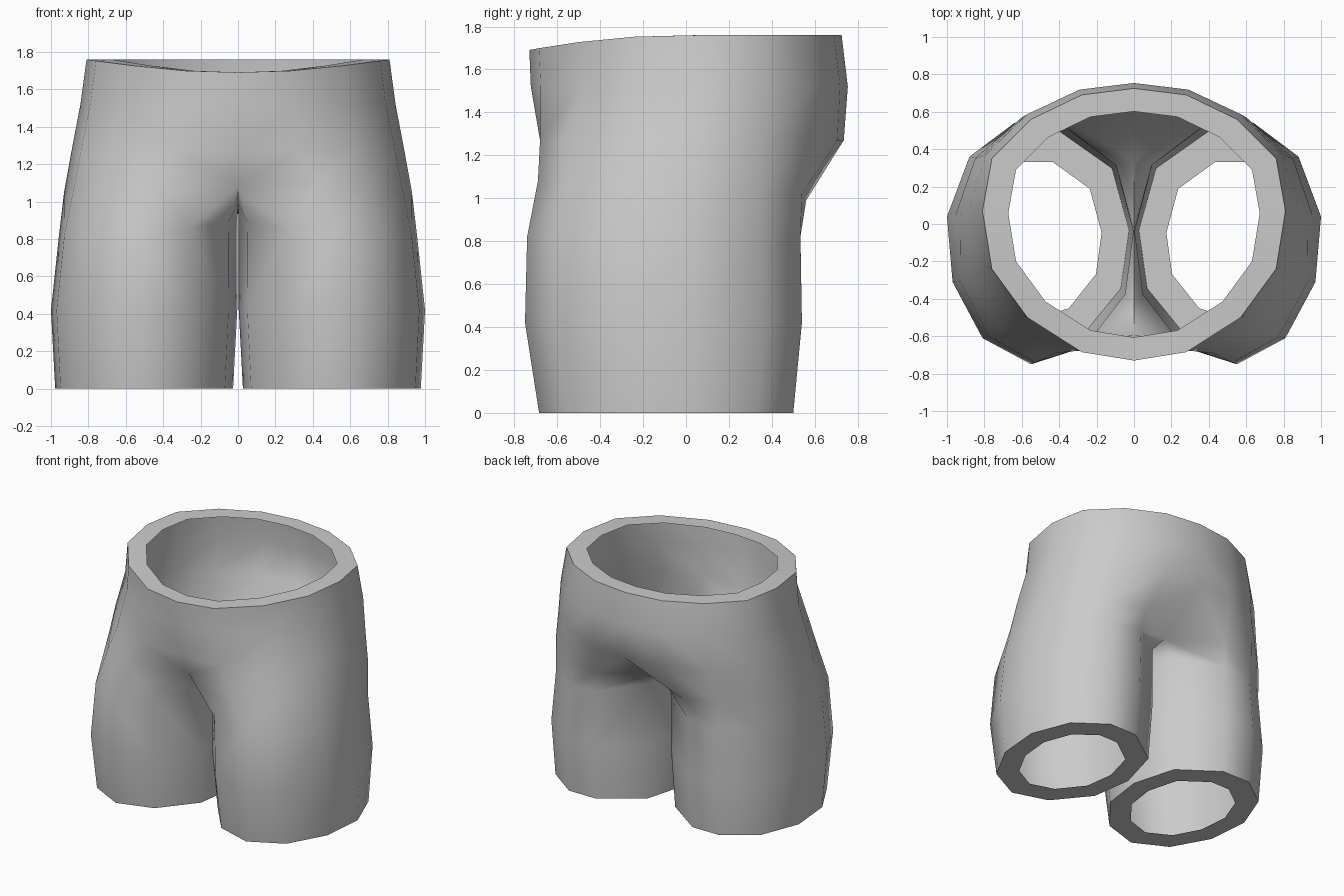
import bpy
import bmesh
import math

cube = bpy.data.objects.get("Cube")
if cube:
    bpy.data.objects.remove(cube, do_unlink=True)


def make_material(name, colour):
    mat = bpy.data.materials.new(name)
    mat.use_nodes = True
    mat.diffuse_color = colour
    mat.node_tree.nodes["Principled BSDF"].inputs["Base Color"].default_value = colour
    return mat


def scaled(section, height, scale_x, scale_y, pivot=(0, 0), shift_y=0):
    """Place a flat section at a height, scaled about a pivot."""
    px, py = pivot
    return [(px + (x - px) * scale_x, py + (y - py) * scale_y + shift_y, height)
            for x, y in section]


def bridge(bm, low, high, closed=False):
    """Join two rings of equal length with outward-facing quads."""
    count = len(low)
    for i in range(count if closed else count - 1):
        j = (i + 1) % count
        bm.faces.new((low[i], low[j], high[j], high[i]))


# Left leg section: seven outer columns, then four along the inner thigh
leg = [(.55, -.75), (.81, -.61), (.97, -.31), (1, .04), (.88, .36), (.64, .54),
       (.4, .54), (.1, .32), (.004, -.04), (.05, -.38), (.27, -.66)]

# Top of the leg, where the inner columns meet the middle of the crotch
crotch = [(.42, -.69, 1.08), (.7, -.57, 1.07), (.88, -.29, 1.06), (.93, .05, 1.05),
          (.85, .35, 1.04), (.63, .54, 1.02), (.36, .56, .99),
          (0, .33, 1), (0, -.03, .95), (0, -.43, .99), (0, -.59, 1.09)]

# Half sections of the trunk, from front middle round to back middle
hips = [(0, -.68), (.32, -.68), (.62, -.57), (.84, -.27), (.89, .06),
        (.82, .36), (.6, .57), (.29, .705), (0, .735)]
waist = [(0, -.73), (.28, -.685), (.57, -.5), (.76, -.24), (.81, .07),
         (.76, .35), (.55, .56), (.28, .69), (0, .725)]

bm = bmesh.new()


def ring(points):
    return [bm.verts.new(p) for p in points]


hem_points = scaled(leg, 0, .955, .918, (.5, .05))
hem = ring(hem_points)
hem_opening = ring(scaled([p[:2] for p in hem_points], 0, .69, .71, (.5, -.08)))
thigh = ring(scaled(leg, .42, 1, 1))
# The inner thigh columns rise towards the fork
upper_thigh = ring([(x, y, .9 - .08 * min(1, 2 * x))
                    for x, y, z in scaled(leg, 0, .957, .987)])
fork = ring(crotch)
hip = ring(scaled(hips, 1.27, 1, 1))
belly = ring(scaled(waist, 1.52, 1.04, 1.015, shift_y=.018))
# The waistband dips at the front
band_points = [(x, y, 1.76 - .13 * max(0, -y) ** 2) for x, y in waist]
band = ring(band_points)
band_opening = ring([(.83 * x, .83 * y, z) for x, y, z in band_points])

# Leg tube, then the trunk above the fork
bridge(bm, hem, thigh, True)
bridge(bm, thigh, upper_thigh, True)
bridge(bm, upper_thigh, fork, True)
bridge(bm, [fork[-1]] + fork[:8], hip)
bridge(bm, hip, belly)
bridge(bm, belly, band)

# Flat rims turned inwards at the waist and the leg opening
bridge(bm, band, band_opening)
bridge(bm, hem_opening, hem, True)

mesh = bpy.data.meshes.new("shorts")
bm.to_mesh(mesh)
bm.free()
shorts = bpy.data.objects.new("shorts", mesh)
bpy.context.collection.objects.link(shorts)
mesh.materials.append(make_material("grey cloth", (.6, .6, .6, 1)))

# Mirror to the right side, welding the centre line
mirror = shorts.modifiers.new("mirror", "MIRROR")
mirror.use_clip = True

bpy.ops.object.select_all(action="DESELECT")
shorts.select_set(True)
bpy.context.view_layer.objects.active = shorts
bpy.ops.object.modifier_apply(modifier="mirror")
bpy.ops.object.shade_smooth_by_angle(angle=math.radians(60))
